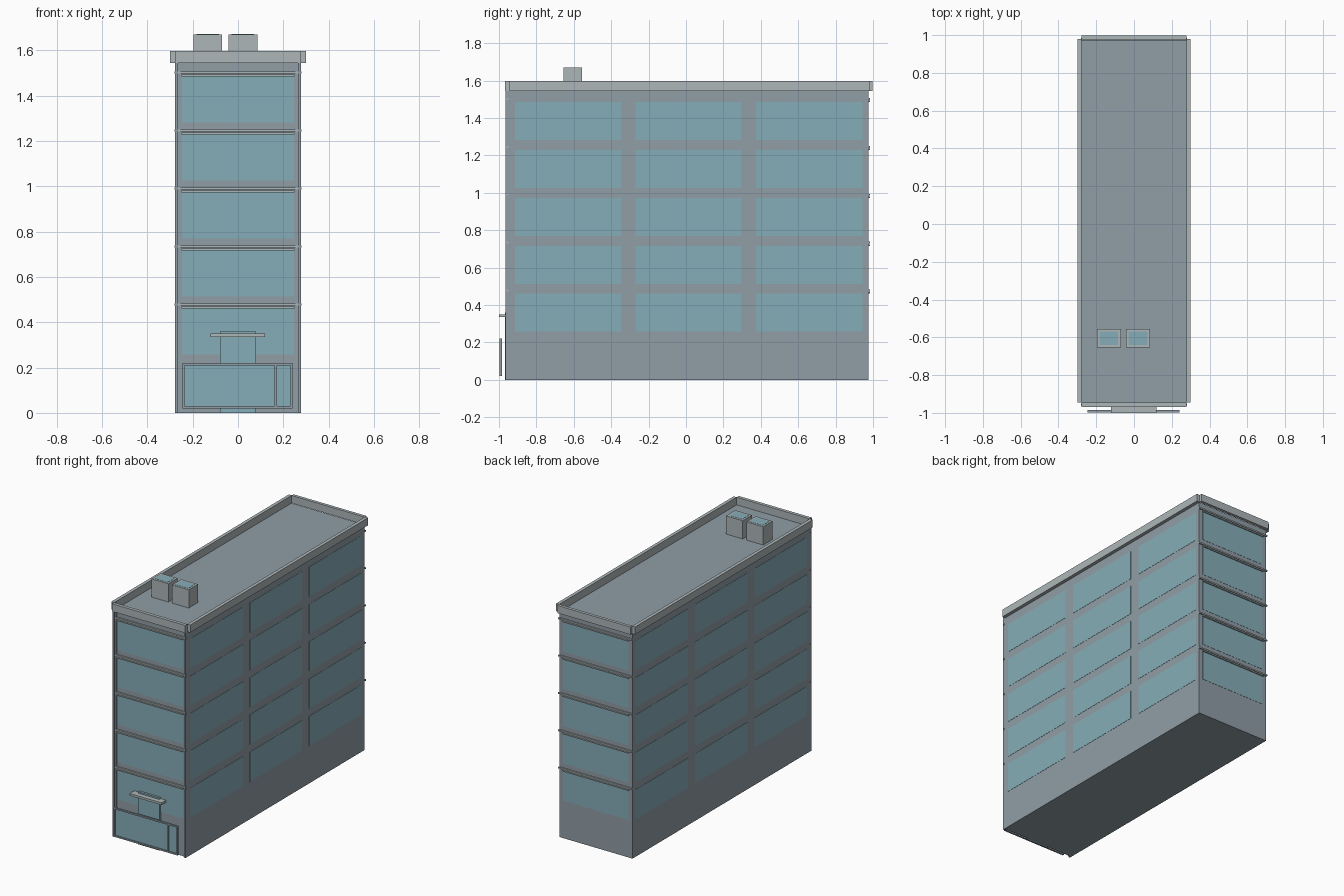
import bpy, bmesh

if "Cube" in bpy.data.objects:
    bpy.data.objects.remove(bpy.data.objects["Cube"])


def material(name, rgb):
    m = bpy.data.materials.new(name)
    m.diffuse_color = (*rgb, 1)
    m.use_nodes = True
    m.node_tree.nodes["Principled BSDF"].inputs["Base Color"].default_value = m.diffuse_color
    return m


WALL = material("wall", (0.28, 0.34, 0.38))
GLASS = material("glass", (0.24, 0.42, 0.48))
TRIM = material("trim", (0.42, 0.47, 0.48))


def boxes(name, mat, spans):
    """One object made of boxes, each (x0, x1, y0, y1, z0, z1)."""
    bm = bmesh.new()
    for x0, x1, y0, y1, z0, z1 in spans:
        geo = bmesh.ops.create_cube(bm, size=1)
        bmesh.ops.scale(bm, vec=(x1 - x0, y1 - y0, z1 - z0), verts=geo["verts"])
        bmesh.ops.translate(bm, vec=((x0 + x1) / 2, (y0 + y1) / 2, (z0 + z1) / 2),
                            verts=geo["verts"])
    me = bpy.data.meshes.new(name)
    bm.to_mesh(me)
    bm.free()
    ob = bpy.data.objects.new(name, me)
    bpy.context.collection.objects.link(ob)
    me.materials.append(mat)
    return ob


W, F, B, ROOF = 0.277, -0.95, 0.975, 1.545     # half width, front, back, roof height
FLOORS = [0.258 + 0.256 * i for i in range(5)]  # window sill heights
WIN_H, T = 0.203, 0.0015                        # window height, pane thickness

# Main block and front corner pilasters
boxes("main_block", WALL, [(-W, W, F, B, 0, ROOF)])
boxes("corner_pilasters", WALL,
      [(min(s * W, s * 0.265), max(s * W, s * 0.265), -0.965, F, 0, ROOF) for s in (-1, 1)])
boxes("inner_pilasters", WALL,
      [(min(s * 0.265, s * 0.254), max(s * 0.265, s * 0.254), -0.956, F, 0, ROOF)
       for s in (-1, 1)])

# Window panes on all four sides
side, ends, ledges = [], [], []
for z in FLOORS:
    for s in (-1, 1):
        xs = sorted((s * W, s * (W + T)))
        side += [(*xs, y, y + 0.568, z, z + WIN_H) for y in (-0.913, -0.27, 0.375)]
    for y0, y1, l0, l1 in ((F - T, F, F - 0.011, F), (B, B + T, B, B + 0.009)):
        ends.append((-0.248, 0.248, y0, y1, z, z + WIN_H))
        ledges.append((-0.281, 0.281, l0, l1, z + WIN_H + 0.012, z + WIN_H + 0.022))
        ledges.append((-0.25, 0.25, l0, l1, z + WIN_H, z + WIN_H + 0.008))
boxes("side_windows", GLASS, side)
boxes("end_windows", GLASS, ends)
boxes("window_ledges", TRIM, ledges)

# Parapet of four bars with notched corners
boxes("parapet", TRIM,
      [(-0.3, -W, -0.945, 0.98, ROOF, 1.597), (W, 0.3, -0.945, 0.98, ROOF, 1.597),
       (-W, W, -0.968, -0.945, ROOF, 1.597), (-W, W, 0.977, 0.998, ROOF, 1.597)])

# Rooftop units with glazed tops
units = [(-0.197, -0.07), (-0.042, 0.085)]
boxes("roof_units", TRIM, [(a, b, -0.655, -0.555, ROOF, 1.67) for a, b in units])
boxes("roof_unit_tops", GLASS,
      [(a + 0.014, b - 0.014, -0.641, -0.569, 1.67, 1.671) for a, b in units])

# Entrance: tall central panel and canopy
boxes("entrance_panel", GLASS, [(-0.08, 0.08, -0.967, F, 0, 0.36)])
boxes("entrance_canopy", TRIM, [(-0.122, 0.12, -1.0, F, 0.335, 0.35)])

# Shop front: glass, frame bars and door divider
boxes("shop_glass", GLASS, [(-0.238, 0.162, -0.991, -0.988, 0.03, 0.21),
                            (0.172, 0.232, -0.991, -0.988, 0.03, 0.21)])
boxes("shop_frame", WALL,
      [(-0.246, 0.24, -0.998, -0.985, z, z + 0.01) for z in (0.02, 0.21)] +
      [(x, x + 0.009, -0.998, -0.985, 0.03, 0.21) for x in (-0.246, 0.162, 0.231)])
